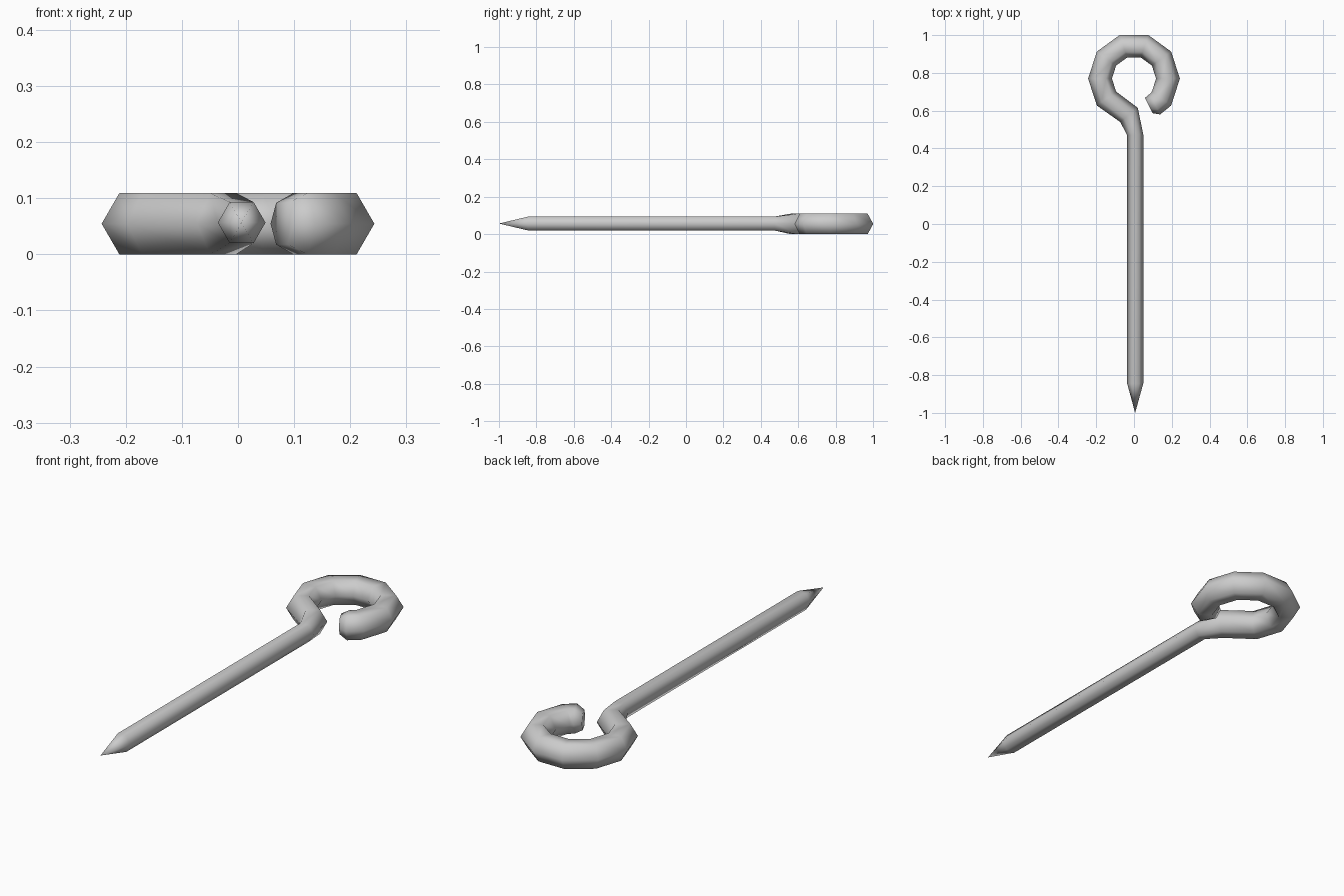
import bpy, bmesh
from math import sin, cos, pi, radians
from mathutils import Vector

if "Cube" in bpy.data.objects:
    bpy.data.objects.remove(bpy.data.objects["Cube"])

CY, R_IN, R_OUT = 0.77, 0.117, 0.243   # eye centre and radii
Z = 0.0545

# Each hexagonal section: its outer and inner corner in plan, plus centre height
sections = [((-0.036, -0.845), (0.049, -0.845), 0.0565),
            ((-0.036, 0.47), (0.049, 0.475), 0.0565),
            ((-0.073, 0.54), (0.02, 0.615), Z)]

# Decagonal eye, from lower left over the top to lower right
for k in range(6, -2, -1):
    a = radians(36 * k)
    sections.append(tuple((r * cos(a), CY + r * sin(a)) for r in (R_OUT, R_IN)) + (Z,))

# Free end with a chamfered tip
sections += [((0.138, 0.58), (0.085, 0.69), Z),
             ((0.098, 0.587), (0.058, 0.668), Z)]
half_heights = [0.0368] * 2 + [Z] * (len(sections) - 3) + [0.037]

bm = bmesh.new()
rings = []
for (o, i, z), hh in zip(sections, half_heights):
    mid = (Vector(o) + Vector(i)) / 2
    d = (Vector(o) - Vector(i)) / 2
    ring = []
    for s in range(6):
        a = s * pi / 3
        p = mid + d * cos(a)
        ring.append(bm.verts.new((p.x, p.y, z + hh * sin(a) / sin(pi / 3))))
    rings.append(ring)

for a, b in zip(rings, rings[1:]):
    for s in range(6):
        t = (s + 1) % 6
        bm.faces.new((a[s], a[t], b[t], b[s]))

# Sharp point and end cap
tip = bm.verts.new((0.006, -1, 0.0565))
for s in range(6):
    bm.faces.new((tip, rings[0][(s + 1) % 6], rings[0][s]))
bm.faces.new(rings[-1])
bmesh.ops.recalc_face_normals(bm, faces=bm.faces)

mesh = bpy.data.meshes.new("eye_pin")
bm.to_mesh(mesh)
bm.free()
pin = bpy.data.objects.new("eye_pin", mesh)
bpy.context.collection.objects.link(pin)
bpy.context.view_layer.objects.active = pin
pin.select_set(True)
bpy.ops.object.shade_smooth_by_angle(angle=radians(80))
